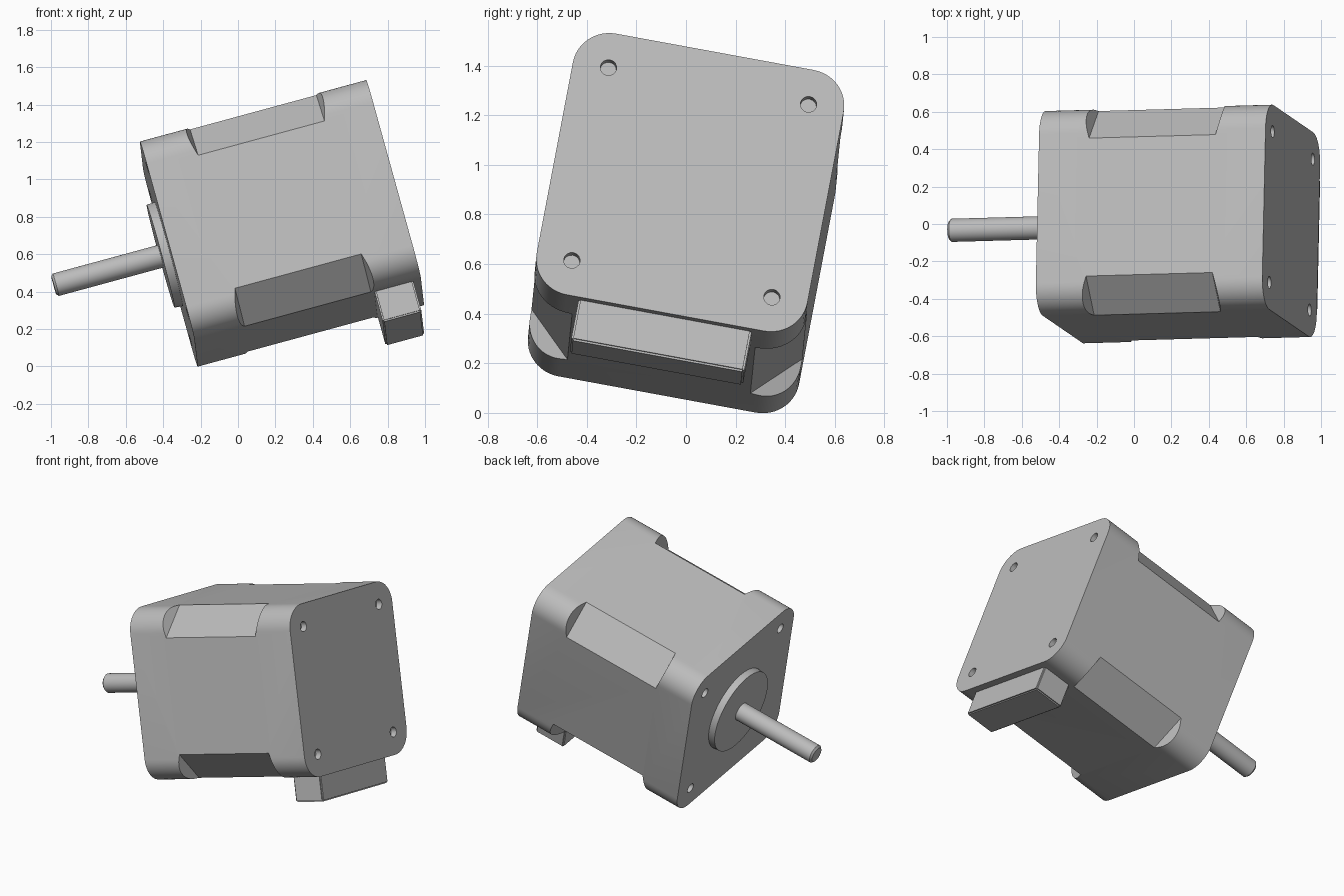
import bpy
import bmesh
import math
from mathutils import Matrix, Vector

cube = bpy.data.objects.get("Cube")
if cube:
    bpy.data.objects.remove(cube, do_unlink=True)

# Overall tilt of the motor: local x runs from the shaft end to the rear
axis = Vector((0.965, 0.027, 0.262)).normalized()
up = Vector((-0.257, 0.18, 0.949))
up = (up - axis * up.dot(axis)).normalized()
side = up.cross(axis)
TILT = Matrix.Translation((0.235, 0, 0.765)) @ Matrix((axis, side, up)).transposed().to_4x4()

LENGTH, WIDTH, RADIUS = 1.255, 1.11, 0.15
HALF = WIDTH / 2
END = LENGTH / 2

grey = bpy.data.materials.new("light_grey")
grey.use_nodes = True
colour = (0.5, 0.5, 0.5, 1)
grey.diffuse_color = colour
grey.node_tree.nodes["Principled BSDF"].inputs["Base Color"].default_value = colour


def finish(name, bm):
    """Turn a bmesh into a tilted object."""
    bmesh.ops.recalc_face_normals(bm, faces=bm.faces)
    mesh = bpy.data.meshes.new(name)
    bm.to_mesh(mesh)
    bm.free()
    mesh.materials.append(grey)
    obj = bpy.data.objects.new(name, mesh)
    bpy.context.collection.objects.link(obj)
    obj.matrix_world = TILT
    return obj


def smooth(obj):
    bpy.ops.object.select_all(action="DESELECT")
    obj.select_set(True)
    bpy.context.view_layer.objects.active = obj
    bpy.ops.object.shade_smooth_by_angle(angle=math.radians(35))


def prism(bm, points, offset):
    """Extrude a closed outline by an offset."""
    face = bm.faces.new([bm.verts.new(p) for p in points])
    new = bmesh.ops.extrude_face_region(bm, geom=[face])["geom"]
    verts = [g for g in new if isinstance(g, bmesh.types.BMVert)]
    bmesh.ops.translate(bm, verts=verts, vec=offset)


def rod(bm, x0, x1, r0, r1, y=0, z=0, sides=48):
    """Cylinder or cone along the motor axis."""
    place = Matrix.Translation(((x0 + x1) / 2, y, z)) @ Matrix.Rotation(math.pi / 2, 4, "Y")
    bmesh.ops.create_cone(bm, cap_ends=True, segments=sides, radius1=r0,
                          radius2=r1, depth=x1 - x0, matrix=place)


# Body: rounded square outline extruded along the axis
outline = []
for quarter in range(4):
    mid = math.radians(45 + 90 * quarter)
    cy = math.copysign(HALF - RADIUS, math.cos(mid))
    cz = math.copysign(HALF - RADIUS, math.sin(mid))
    for step in range(13):
        a = math.radians(90 * quarter + 7.5 * step)
        outline.append((-END, cy + RADIUS * math.cos(a), cz + RADIUS * math.sin(a)))
bm = bmesh.new()
prism(bm, outline, (LENGTH, 0, 0))
body = finish("motor_body", bm)

# Cutter: flats along the four long corners, screw holes at both ends
bm = bmesh.new()
flat = (WIDTH - 0.18) / math.sqrt(2)
for quarter in range(4):
    a = math.radians(45 + 90 * quarter)
    out = Vector((0, math.cos(a), math.sin(a)))
    across = Vector((0, -math.sin(a), math.cos(a)))
    along = Vector((1, 0, 0))
    wedge = [along * x + out * d - across * 0.25
             for x, d in ((-0.35, flat), (0.35, flat), (0.43, flat + 0.2), (-0.43, flat + 0.2))]
    prism(bm, wedge, across * 0.5)
    for end in (-END, END):
        rod(bm, end - 0.04, end + 0.04, 0.033, 0.033,
            math.copysign(0.41, out.y), math.copysign(0.41, out.z), 16)
cutter = finish("body_cutter", bm)
cutter.hide_render = True

cut = body.modifiers.new("cut", "BOOLEAN")
cut.operation = "DIFFERENCE"
cut.solver = "EXACT"
cut.object = cutter
bpy.context.view_layer.update()
bpy.context.view_layer.objects.active = body
bpy.ops.object.modifier_apply(modifier=cut.name)
bpy.data.objects.remove(cutter, do_unlink=True)
smooth(body)

# Round pilot boss on the shaft end
bm = bmesh.new()
rod(bm, -END - 0.045, -END + 0.02, 0.285, 0.29)
smooth(finish("pilot_boss", bm))

# Shaft with a small chamfer at the tip
tip = -1.265
bm = bmesh.new()
rod(bm, tip + 0.012, -END, 0.062, 0.062)
rod(bm, tip, tip + 0.012, 0.05, 0.062)
smooth(finish("shaft", bm))

# Plug socket hanging below the rear edge
bm = bmesh.new()
bmesh.ops.create_cube(bm, size=1)
bmesh.ops.scale(bm, verts=bm.verts, vec=(0.215, 0.71, 0.245))
bmesh.ops.translate(bm, verts=bm.verts, vec=(0.4775, 0, -0.6025))
bmesh.ops.bevel(bm, geom=bm.edges[:], offset=0.008, segments=2, affect="EDGES")
smooth(finish("plug_socket", bm))
